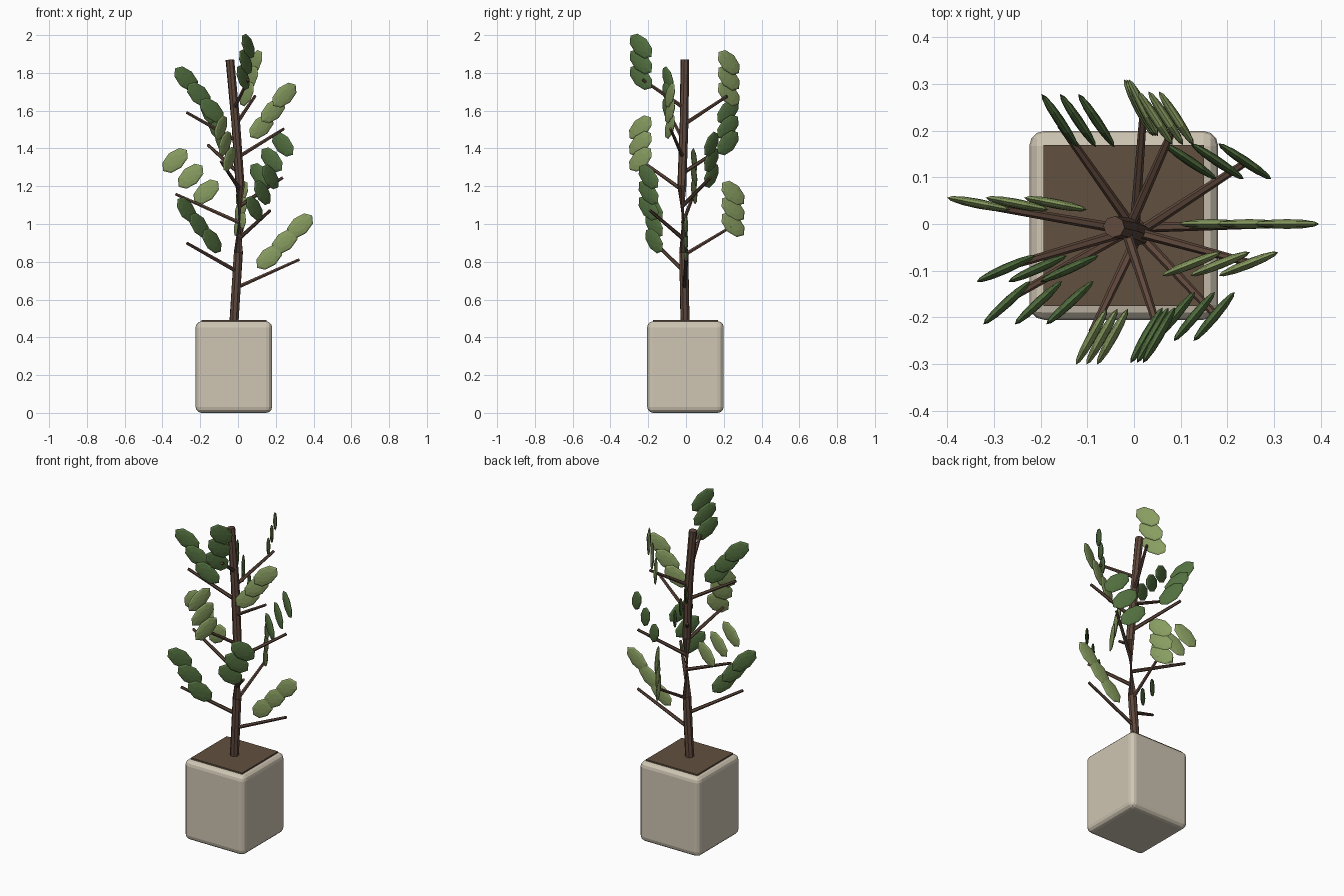
import bpy, bmesh, math
from mathutils import Vector, Matrix

if "Cube" in bpy.data.objects:
    bpy.data.objects.remove(bpy.data.objects["Cube"])


def mat(name, rgb):
    m = bpy.data.materials.new(name)
    m.diffuse_color = (*rgb, 1)
    m.use_nodes = True
    m.node_tree.nodes["Principled BSDF"].inputs["Base Color"].default_value = m.diffuse_color
    return m


POT = mat("pot_clay", (0.62, 0.56, 0.45))
SOIL = mat("soil_brown", (0.12, 0.08, 0.05))
BARK = mat("bark", (0.115, 0.065, 0.045))
LEAF_LIGHT = mat("leaf_light", (0.25, 0.34, 0.12))
LEAF_DARK = mat("leaf_dark", (0.085, 0.16, 0.05))


def finish(bm, name, material):
    me = bpy.data.meshes.new(name)
    bmesh.ops.recalc_face_normals(bm, faces=bm.faces)
    bm.to_mesh(me)
    bm.free()
    me.materials.append(material)
    ob = bpy.data.objects.new(name, me)
    bpy.context.collection.objects.link(ob)
    return ob


def box(name, centre, size, material, bevel=0.0):
    bm = bmesh.new()
    m = Matrix.Translation(centre) @ Matrix.Diagonal((*size, 1))
    bmesh.ops.create_cube(bm, size=1, matrix=m)
    if bevel:
        bmesh.ops.bevel(bm, geom=bm.edges[:], offset=bevel, segments=3,
                        profile=0.5, affect='EDGES')
    return finish(bm, name, material)


def tube(name, pts, radii, sides, material):
    # horizontal or tilted rings skinned into a closed tube
    bm = bmesh.new()
    pts = [Vector(p) for p in pts]
    rings = []
    for i, p in enumerate(pts):
        d = pts[min(i + 1, len(pts) - 1)] - pts[max(i - 1, 0)]
        q = d.to_track_quat('Z', 'Y')
        rings.append([bm.verts.new(p + q @ Vector((
            radii[i] * math.cos(2 * math.pi * k / sides),
            radii[i] * math.sin(2 * math.pi * k / sides), 0))) for k in range(sides)])
    for a, b in zip(rings, rings[1:]):
        for k in range(sides):
            n = (k + 1) % sides
            bm.faces.new((a[k], a[n], b[n], b[k]))
    bm.faces.new(rings[0][::-1])
    bm.faces.new(rings[-1])
    return finish(bm, name, material)


def leaf(name, centre, heading, material):
    # flattened low-poly ellipsoid standing in a vertical plane
    h = Vector((math.cos(heading), math.sin(heading), 0))
    up = Vector((0, 0, 1))
    pitch = math.radians(41)
    long_axis = h * math.cos(pitch) + up * math.sin(pitch)
    wide_axis = up * math.cos(pitch) - h * math.sin(pitch)
    rot = Matrix((long_axis, wide_axis, long_axis.cross(wide_axis))).transposed().to_4x4()
    m = Matrix.Translation(centre) @ rot @ Matrix.Diagonal((0.085, 0.05, 0.0105, 1))
    bm = bmesh.new()
    bmesh.ops.create_uvsphere(bm, u_segments=8, v_segments=6, radius=1, matrix=m)
    return finish(bm, name, material)


# Pot and soil
pot = box("pot", (-0.022, -0.003, 0.2425), (0.405, 0.405, 0.485), POT, 0.032)
for o in bpy.context.view_layer.objects:
    o.select_set(o == pot)
bpy.context.view_layer.objects.active = pot
bpy.ops.object.shade_smooth_by_angle(angle=math.radians(35))
box("soil", (-0.022, -0.003, 0.478), (0.345, 0.345, 0.03), SOIL)

# Trunk
TRUNK = [(-0.022, -0.005, 0.47), (0.002, -0.012, 0.85), (0.011, -0.022, 1.2),
         (-0.012, -0.01, 1.54), (-0.043, -0.006, 1.87)]
tube("trunk", TRUNK, [0.025, 0.025, 0.024, 0.024, 0.023], 8, BARK)


def trunk_at(z):
    for a, b in zip(TRUNK, TRUNK[1:]):
        if z <= b[2]:
            return Vector(a).lerp(Vector(b), (z - a[2]) / (b[2] - a[2]))


# Branches spiral by the golden angle, each with three leaves
TIP_X = [0.325, -0.27, 0.02, 0.17, -0.33, 0.235, -0.09, -0.158, 0.243, -0.272, 0.09, 0.053]
for i, x in enumerate(TIP_X):
    s = math.sin(math.radians(-137.5 * i))
    z = 0.812 + 0.0865 * i
    tube(f"branch_{i + 1}", [trunk_at(z - 0.15), (x, 0.24 * s, z)], [0.011, 0.008], 6, BARK)
    heading = (math.pi if i % 2 else 0) - 1.1 * s
    for j in range(3):
        leaf(f"leaf_{i + 1}_{j + 1}",
             (x * (0.51 + 0.25 * j), 0.25 * s, z + 0.012 + 0.083 * j),
             heading, LEAF_DARK if i % 2 else LEAF_LIGHT)
